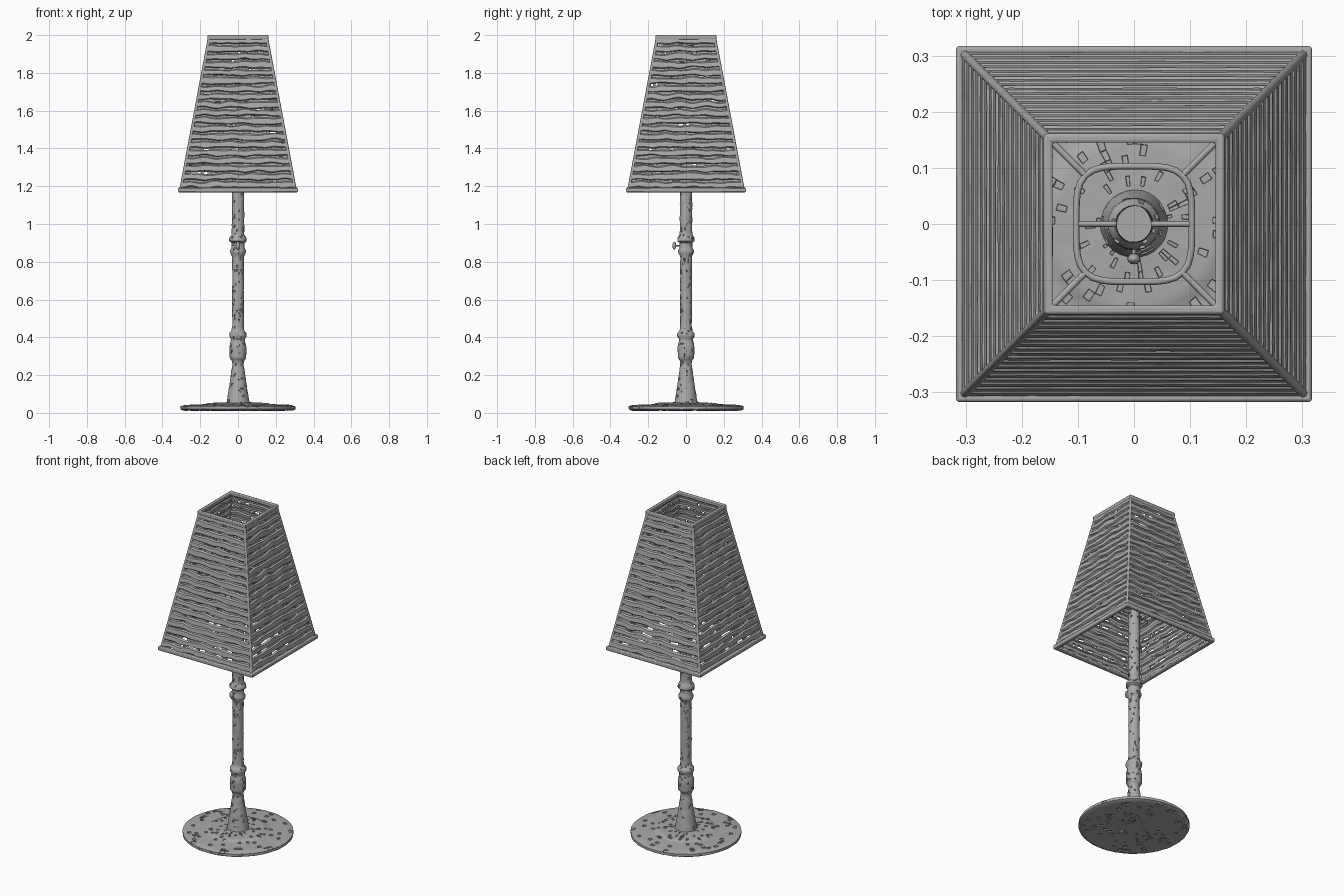
import bpy, bmesh, math, random
from mathutils import Vector, noise

random.seed(7)
cube = bpy.data.objects.get("Cube")
if cube:
    bpy.data.objects.remove(cube, do_unlink=True)

grey = bpy.data.materials.new("warm grey")
grey.use_nodes = True
tone = (0.40, 0.40, 0.40, 1)
grey.diffuse_color = tone
grey.node_tree.nodes["Principled BSDF"].inputs["Base Color"].default_value = tone


def finish(name, bm, smooth=True):
    bmesh.ops.recalc_face_normals(bm, faces=bm.faces[:])
    mesh = bpy.data.meshes.new(name)
    bm.to_mesh(mesh)
    bm.free()
    mesh.materials.append(grey)
    obj = bpy.data.objects.new(name, mesh)
    bpy.context.collection.objects.link(obj)
    if smooth:
        bpy.ops.object.select_all(action='DESELECT')
        obj.select_set(True)
        bpy.context.view_layer.objects.active = obj
        bpy.ops.object.shade_smooth_by_angle(angle=math.radians(40))
    return obj


def wobble(bm, amount, scale):
    for v in bm.verts:
        v.co += noise.noise_vector(v.co * scale) * amount


def pit(bm, chance, depth):
    # Small worn hollows in randomly chosen faces
    bmesh.ops.recalc_face_normals(bm, faces=bm.faces[:])
    chosen = [f for f in bm.faces if len(f.verts) == 4 and random.random() < chance]
    bmesh.ops.inset_individual(bm, faces=chosen, thickness=0.001, depth=-depth)


def lathe(name, profile, segments, step, chance):
    # Turned part with evenly divided rows
    rows = [profile[0]]
    for (r0, z0), (r1, z1) in zip(profile, profile[1:]):
        n = max(1, round(math.hypot(r1 - r0, z1 - z0) / step))
        rows += [(r0 + (r1 - r0) * i / n, z0 + (z1 - z0) * i / n) for i in range(1, n + 1)]
    bm = bmesh.new()
    rings = []
    for r, z in rows:
        rings.append([bm.verts.new((r * math.cos(a), r * math.sin(a), z))
                      for a in (math.tau * i / segments for i in range(segments))])
    for low, high in zip(rings, rings[1:]):
        for i in range(segments):
            j = (i + 1) % segments
            bm.faces.new((low[i], low[j], high[j], high[i]))
    bm.faces.new(rings[0][::-1])
    bm.faces.new(rings[-1])
    wobble(bm, 0.002, 40)
    pit(bm, chance, 0.005)
    return finish(name, bm)


def rod(name, points, radius, cyclic=False):
    curve = bpy.data.curves.new(name, 'CURVE')
    curve.dimensions = '3D'
    curve.bevel_depth = radius
    curve.bevel_resolution = 2
    curve.use_fill_caps = True
    spline = curve.splines.new('POLY')
    spline.points.add(len(points) - 1)
    for p, co in zip(spline.points, points):
        p.co = (*co, 1)
    spline.use_cyclic_u = cyclic
    curve.materials.append(grey)
    obj = bpy.data.objects.new(name, curve)
    bpy.context.collection.objects.link(obj)
    return obj


# Round foot with a raised inner step
lathe("base", [(0.05, 0.012), (0.29, 0.012), (0.305, 0.02), (0.305, 0.035),
               (0.28, 0.042), (0.17, 0.046), (0.16, 0.052), (0.05, 0.056)], 72, 0.02, 0.1)

# Turned stem with a flared foot, a lower vase and paired beads
stem = [(0.062, 0.045), (0.058, 0.07), (0.05, 0.12), (0.038, 0.2), (0.03, 0.26),
        (0.032, 0.275), (0.043, 0.29), (0.045, 0.35), (0.038, 0.38), (0.037, 0.39),
        (0.046, 0.405), (0.046, 0.42), (0.034, 0.435), (0.031, 0.46),
        (0.031, 0.83), (0.04, 0.845), (0.042, 0.86), (0.034, 0.875), (0.034, 0.9),
        (0.046, 0.91), (0.046, 0.925), (0.033, 0.945), (0.032, 1.38)]
lathe("stem", stem, 28, 0.012, 0.08)

# Small switch on the front of the stem
bm = bmesh.new()
bmesh.ops.create_uvsphere(bm, u_segments=12, v_segments=8, radius=1)
for v in bm.verts:
    v.co = Vector((v.co.x * 0.012, v.co.y * 0.01 - 0.062, v.co.z * 0.022 + 0.885))
finish("switch", bm)
rod("switch_pin", [(0, -0.02, 0.885), (0, -0.06, 0.885)], 0.004)

# Shade dimensions
BOTTOM, TOP, WIDE, NARROW = 1.18, 1.985, 0.303, 0.152
ROWS, COLS = 19, 32


def half_width(z):
    return WIDE + (NARROW - WIDE) * (z - BOTTOM) / (TOP - BOTTOM)


# Woven shade: raised slats joined by recessed, broken strips
bm = bmesh.new()
pitch = (TOP - BOTTOM) / ROWS
levels = []
for row in range(ROWS):
    z = BOTTOM + row * pitch
    levels += [(z, -0.005), (z + pitch * 0.3, -0.005), (z + pitch * 0.42, 0.003),
               (z + pitch * 0.88, 0.003)]
levels.append((TOP, -0.005))
for side in range(4):
    c, s = round(math.cos(side * math.pi / 2)), round(math.sin(side * math.pi / 2))
    grid = []
    for z, bulge in levels:
        h = half_width(z)
        line = []
        for i in range(COLS + 1):
            x = h * (2 * i / COLS - 1)
            y = -h - bulge
            inner = 0 < i < COLS
            dz = 0.011 * noise.noise((x * 14 + side * 9, z * 25, 3)) if inner else 0
            line.append(bm.verts.new((c * x - s * y, s * x + c * y,
                                      min(TOP, max(BOTTOM, z + dz)))))
        grid.append(line)
    for k in range(len(levels) - 1):
        run = 0
        for i in range(COLS):
            # Broken strips open in short irregular runs
            if k % 4 == 0:
                if run == 0 and random.random() < 0.2:
                    run = random.randint(1, 3)
                if run > 0 and 0 < i < COLS - 1:
                    run -= 1
                    continue
            bm.faces.new((grid[k][i], grid[k][i + 1], grid[k + 1][i + 1], grid[k + 1][i]))
shade = finish("woven_shade", bm, False)
solid = shade.modifiers.new("thickness", 'SOLIDIFY')
solid.thickness = 0.008
solid.offset = 0

# Corner posts and the two square rims
corners = [(1, 1), (-1, 1), (-1, -1), (1, -1)]
for i, (sx, sy) in enumerate(corners):
    rod(f"corner_post_{i + 1}", [(sx * WIDE, sy * WIDE, BOTTOM),
                                 (sx * NARROW, sy * NARROW, TOP)], 0.008)


def rim(name, half, z, thick, height):
    bm = bmesh.new()
    loops = []
    for h, level in ((half, z - height / 2), (half, z + height / 2),
                     (half - thick, z + height / 2), (half - thick, z - height / 2)):
        loops.append([bm.verts.new((sx * h, sy * h, level)) for sx, sy in corners])
    for a in range(4):
        for i in range(4):
            j = (i + 1) % 4
            b = (a + 1) % 4
            bm.faces.new((loops[a][i], loops[a][j], loops[b][j], loops[b][i]))
    obj = finish(name, bm)
    bevel = obj.modifiers.new("soft_edges", 'BEVEL')
    bevel.width = 0.005
    bevel.segments = 2


rim("bottom_rim", 0.317, 1.18, 0.022, 0.024)
rim("top_rim", 0.161, 1.988, 0.016, 0.024)

# Inner carrier: rounded square ring, corner struts and stem arms
CARRIER = 1.36
ring = []
for i in range(48):
    a = math.tau * i / 48
    x, y = math.cos(a), math.sin(a)
    r = 0.103 / (x ** 4 + y ** 4) ** 0.25
    ring.append((r * x, r * y, CARRIER))
rod("carrier_ring", ring, 0.006, True)
reach = half_width(CARRIER)
for i, (sx, sy) in enumerate(corners):
    rod(f"carrier_strut_{i + 1}", [(sx * 0.085, sy * 0.085, CARRIER),
                                   (sx * reach, sy * reach, CARRIER)], 0.006)
for name, sx in (("left", 1), ("right", -1)):
    rod(f"carrier_arm_{name}", [(0, 0, CARRIER), (sx * 0.103, 0, CARRIER)], 0.005)
